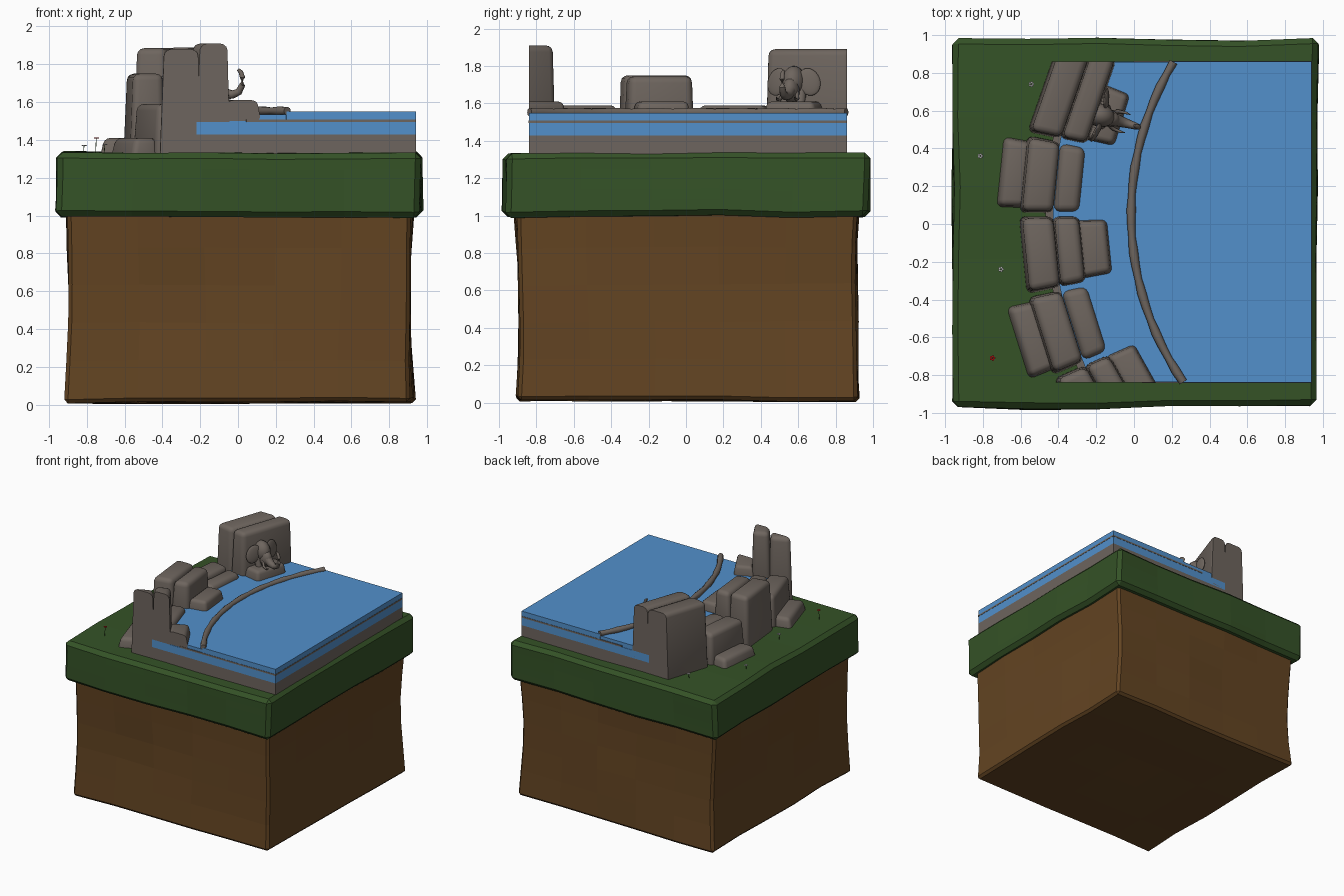
import bpy, bmesh, math
from mathutils import Vector, Matrix, noise

if "Cube" in bpy.data.objects:
    bpy.data.objects.remove(bpy.data.objects["Cube"])

CX, CY = 1.55, 0.05          # centre of the concentric pool arcs
Y0, Y1 = -0.84, 0.86         # cut faces of the pool
XR = 0.94


def mat(name, c):
    m = bpy.data.materials.new(name)
    m.diffuse_color = (*c, 1)
    m.use_nodes = True
    m.node_tree.nodes["Principled BSDF"].inputs["Base Color"].default_value = m.diffuse_color
    return m


ROCK = mat("rock", (0.155, 0.13, 0.112))
WATER = mat("water", (0.085, 0.28, 0.6))
GRASS = mat("grass", (0.035, 0.085, 0.02))
DIRT = mat("dirt", (0.125, 0.058, 0.016))
WHITE = mat("white_petal", (0.8, 0.8, 0.8))
RED = mat("red_petal", (0.6, 0.01, 0.01))


def finish(name, bm, m, smooth=None):
    bmesh.ops.recalc_face_normals(bm, faces=bm.faces)
    me = bpy.data.meshes.new(name)
    bm.to_mesh(me)
    bm.free()
    ob = bpy.data.objects.new(name, me)
    bpy.context.collection.objects.link(ob)
    me.materials.append(m)
    if smooth:
        bpy.ops.object.select_all(action='DESELECT')
        ob.select_set(True)
        bpy.context.view_layer.objects.active = ob
        bpy.ops.object.shade_smooth_by_angle(angle=math.radians(smooth))
    return ob


def polar(r, a, z):
    return Vector((CX - r * math.cos(a), CY + r * math.sin(a), z))


# wavy ground blocks
def ground(name, x0, x1, y0, y1, z0, z1, bevel, amp, pinch, m):
    bm = bmesh.new()
    bmesh.ops.create_cube(bm, size=1)
    for v in bm.verts:
        v.co = Vector((x0 + (v.co.x + .5) * (x1 - x0), y0 + (v.co.y + .5) * (y1 - y0),
                       z0 + (v.co.z + .5) * (z1 - z0)))
    bmesh.ops.bevel(bm, geom=bm.edges[:], offset=bevel, segments=1, affect='EDGES')
    long_edges = [e for e in bm.edges if e.calc_length() > 0.2]
    bmesh.ops.subdivide_edges(bm, edges=long_edges, cuts=4, use_grid_fill=True)
    for v in bm.verts:
        t = (v.co.z - z0) / (z1 - z0)
        s = 1 - pinch * math.sin(math.pi * t)
        n = noise.noise_vector(v.co * 1.7 + Vector((3, 7, 1)))
        v.co = Vector((v.co.x * s + n.x * amp, v.co.y * s + n.y * amp, v.co.z + n.z * amp * .6))
    return finish(name, bm, m)


ground("dirt_block", -0.91, 0.925, -0.91, 0.925, 0.012, 1.05, 0.02, 0.022, 0.02, DIRT)
ground("grass_slab", -0.965, 0.968, -0.97, 0.98, 0.995, 1.335, 0.03, 0.025, 0.0, GRASS)


# pool layers: arc on the left, square cut on the other sides
def arc_prism(name, r, z0, z1, m, grow=0.0):
    ya, yb = Y0 - grow, Y1 + grow
    a0, a1 = math.asin((ya - CY) / r), math.asin((yb - CY) / r)
    n = 20
    pts = [polar(r, a0 + (a1 - a0) * i / n, z0) for i in range(n + 1)]
    pts += [Vector((XR + grow, yb, z0)), Vector((XR + grow, ya, z0))]
    bm = bmesh.new()
    f = bm.faces.new([bm.verts.new(p) for p in pts])
    ext = bmesh.ops.extrude_face_region(bm, geom=[f])['geom']
    for v in ext:
        if isinstance(v, bmesh.types.BMVert):
            v.co.z = z1
    return finish(name, bm, m)


arc_prism("stone_base", 2.02, 1.30, 1.43, ROCK)
arc_prism("lower_water", 1.98, 1.43, 1.495, WATER)
arc_prism("stone_sheet", 1.75, 1.495, 1.508, ROCK, 0.002)
arc_prism("outer_water", 1.98, 1.495, 1.535, WATER, -0.003)
arc_prism("main_water", 1.57, 1.508, 1.55, WATER)


# tapered tube along a path
def tube(name, pts, radii, m, sides=10, flat=1.0):
    bm = bmesh.new()
    rings = []
    for i, p in enumerate(pts):
        d = (pts[min(i + 1, len(pts) - 1)] - pts[max(i - 1, 0)]).normalized()
        side = d.cross(Vector((0, 0, 1)))
        side = side.normalized() if side.length > .01 else Vector((0, 1, 0))
        up = side.cross(d)
        rings.append([bm.verts.new(p + radii[i] * (side * math.cos(t) + up * flat * math.sin(t)))
                      for t in (2 * math.pi * k / sides for k in range(sides))])
    for a, b in zip(rings, rings[1:]):
        for k in range(sides):
            bm.faces.new((a[k], a[(k + 1) % sides], b[(k + 1) % sides], b[k]))
    bm.faces.new(rings[0])
    bm.faces.new(rings[-1])
    return finish(name, bm, m, 50)


# low stone rim between the two pools
a0, a1 = math.asin((Y0 - CY) / 1.57), math.asin((Y1 - CY) / 1.57)
tube("pool_rim", [polar(1.565, a0 + (a1 - a0) * i / 24, 1.553) for i in range(25)],
     [0.022 + 0.003 * math.sin(i * 2.1) for i in range(25)], ROCK)


# rounded rock blocks set on the arcs, sliced flush with the pool's cut faces
def rock(name, r0, r1, s0, s1, z0, z1, bevel=0.035, lean=0.02):
    bm = bmesh.new()
    bmesh.ops.create_cube(bm, size=1)
    g = 0.004
    for v in bm.verts:
        top = lean if v.co.z > 0 else 0.0
        r = (r1 - top) if v.co.x < 0 else (r0 + top * .5)
        a = (s1 - g - top * .3) if v.co.y > 0 else (s0 + g + top * .3)
        v.co = polar(r, a, z1 if v.co.z > 0 else z0)
    bmesh.ops.bevel(bm, geom=bm.edges[:], offset=bevel, segments=3, profile=.5, affect='EDGES')
    for y, n in ((Y0, -1), (Y1, 1)):
        cut = bmesh.ops.bisect_plane(bm, geom=bm.verts[:] + bm.edges[:] + bm.faces[:],
                                     plane_co=(0, y, 0), plane_no=(0, n, 0), clear_outer=True)
        edges = [e for e in cut['geom_cut'] if isinstance(e, bmesh.types.BMEdge)]
        if edges:
            bmesh.ops.edgeloop_fill(bm, edges=edges)
    return finish(name, bm, ROCK, 40)


# angle range, outer top, inner top, has seat, has outer ledge
GROUPS = [(0.20, 0.47, 1.885, 1.89, True, False),
          (0.00, 0.20, 1.59, 1.575, False, True),
          (-0.20, 0.00, 1.75, 1.745, True, False),
          (-0.41, -0.20, 1.59, 1.575, False, True),
          (-0.62, -0.41, 1.88, 1.91, True, False)]
for i, (s0, s1, zo, zi, seat, ledge) in enumerate(GROUPS, 1):
    rock(f"outer_rock_{i}", 1.97, 2.16, s0, s1, 1.30, zo)
    rock(f"inner_rock_{i}", 1.835, 1.99, s0, s1, 1.44, zi)
    if seat:
        rock(f"seat_rock_{i}", 1.69, 1.87, s0 + .01, min(s1, s0 + .2) - .01 if i < 5 else s1,
             1.50, 1.61, 0.025, 0.03)
    if ledge:
        rock(f"ledge_rock_{i}", 2.12, 2.29, s0 + .01, s1 - .01, 1.28, 1.41, 0.03, 0.03)

# carved elephant head on the back seat: local x points out to the pool
HA = 0.295
HEAD = Matrix.Translation(polar(1.83, HA, 1.55)) @ Matrix.Rotation(-HA, 4, 'Z')


def blob(name, loc, size, rot=(0, 0, 0)):
    bm = bmesh.new()
    bmesh.ops.create_uvsphere(bm, u_segments=20, v_segments=12, radius=1)
    m = Matrix.Translation(loc)
    for ang, ax in zip(rot, 'XYZ'):
        m = m @ Matrix.Rotation(ang, 4, ax)
    bm.transform(HEAD @ m @ Matrix.Diagonal((*size, 1)))
    return finish(name, bm, ROCK, 60)


def head_tube(name, pts, radii):
    return tube(name, [HEAD @ Vector(p) for p in pts], radii, ROCK)


blob("elephant_head", (0.02, 0, 0.165), (0.08, 0.062, 0.085))
blob("elephant_face", (0.065, 0, 0.12), (0.065, 0.045, 0.07), (0, 0.4, 0))
head_tube("elephant_trunk",
          [(0.07, 0, 0.15), (0.10, 0, 0.12), (0.14, 0, 0.095), (0.18, 0, 0.09), (0.215, 0, 0.105),
           (0.233, 0, 0.14), (0.235, 0, 0.18), (0.225, 0, 0.21), (0.21, 0, 0.222)],
          [0.042, 0.036, 0.029, 0.023, 0.019, 0.016, 0.014, 0.012, 0.008])
for s, side in ((-1, "right"), (1, "left")):
    blob(f"elephant_ear_{side}", (0.03, s * 0.088, 0.165), (0.014, 0.06, 0.075), (s * 0.35, 0, s * 0.25))
    head_tube(f"elephant_tusk_{side}",
              [(0.08, s * 0.035, 0.11), (0.11, s * 0.048, 0.075), (0.15, s * 0.052, 0.07),
               (0.175, s * 0.05, 0.085)], [0.011, 0.010, 0.007, 0.002])
    head_tube(f"elephant_leg_{side}", [(0.02, s * 0.045, 0.13), (0.045, s * 0.045, 0.05)], [0.03, 0.024])

# small flowers in the grass
for i, (x, y, h, m) in enumerate([(-0.55, 0.74, 1.37, WHITE), (-0.82, 0.36, 1.37, WHITE),
                                  (-0.71, -0.24, 1.375, WHITE), (-0.755, -0.71, 1.41, RED)], 1):
    tube(f"flower_stem_{i}", [Vector((x, y, 1.30)), Vector((x + .006, y, h))], [0.002, 0.002], GRASS, 5)
    bm = bmesh.new()
    for k in range(5):
        t = 2 * math.pi * k / 5
        bmesh.ops.create_icosphere(bm, subdivisions=1, radius=0.007, matrix=Matrix.Translation(
            (x + .006 + .009 * math.cos(t), y + .009 * math.sin(t), h)) @ Matrix.Diagonal((1, 1, .4, 1)))
    finish(f"flower_petals_{i}", bm, m)
